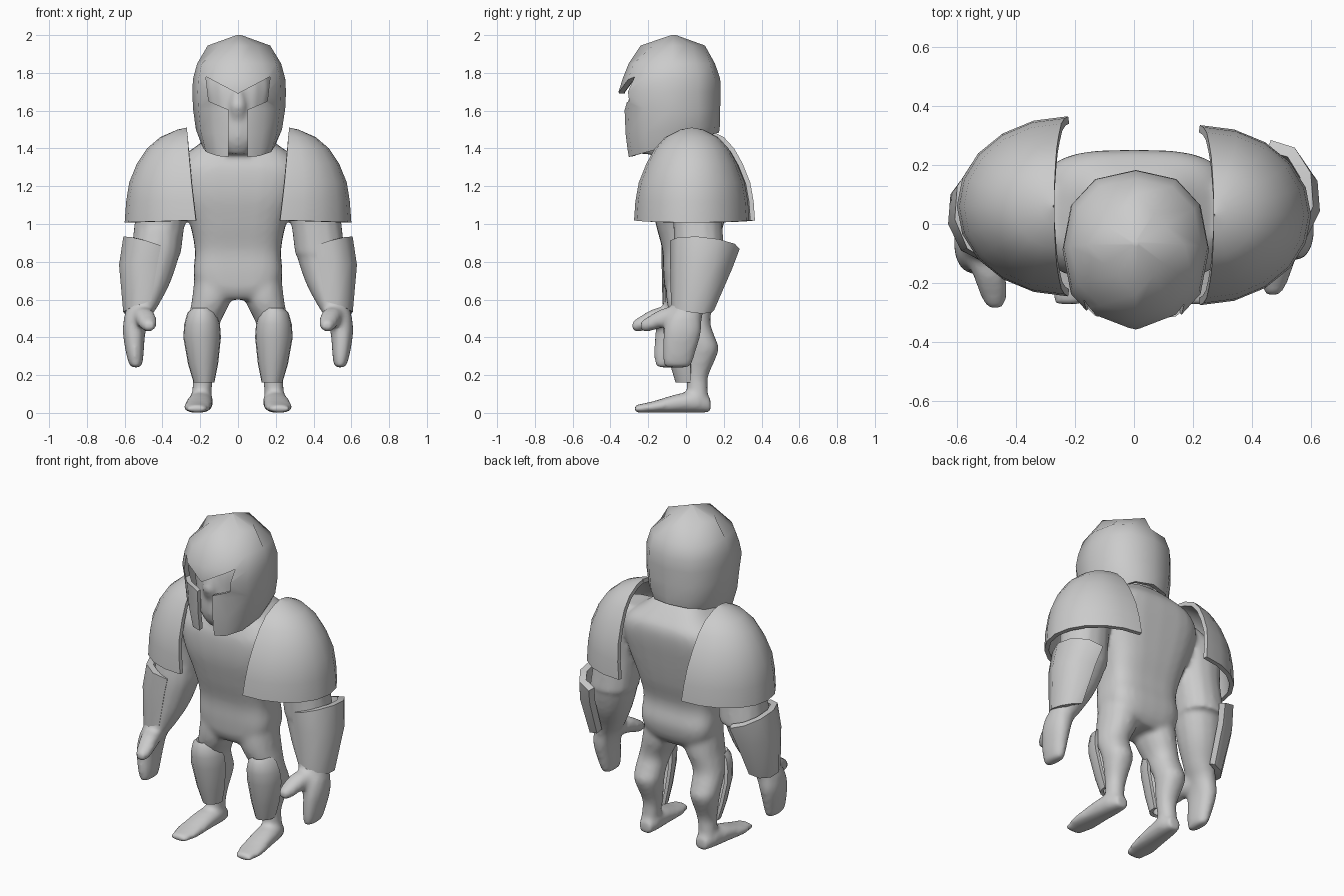
import bpy, bmesh
from math import cos, sin, radians, copysign

default = bpy.data.objects.get("Cube")
if default:
    bpy.data.objects.remove(default, do_unlink=True)

grey = bpy.data.materials.new("plain_grey")
grey.use_nodes = True
grey.diffuse_color = (0.6, 0.6, 0.6, 1)
grey.node_tree.nodes["Principled BSDF"].inputs["Base Color"].default_value = grey.diffuse_color


def ease(rings, steps=4):
    """Add rings along a smooth curve through the given ones."""
    padded = [rings[0]] + rings + [rings[-1]]
    result = []
    for quad in zip(padded, padded[1:], padded[2:], padded[3:]):
        for k in range(steps):
            f = k / steps
            result.append([b + f * (c - a) / 2 + f * f * (a - 2.5 * b + 2 * c - d / 2)
                           + f ** 3 * (3 * (b - c) + d - a) / 2 for a, b, c, d in zip(*quad)])
    return result + [rings[-1]]


def loft(bm, rings, side=1, shift=0, axis="z", count=14, arc=None, power=0.9, caps="both"):
    """Skin rings of (height, centre u, centre v, radius u, radius v, tilt u, tilt v).
    With an arc in degrees the skin is an open plate."""
    rows, faces = [], []
    for t, cu, cv, ru, rv, *tilt in rings:
        tu, tv = tilt or (0, 0)
        row = []
        for i in range(count + bool(arc)):
            lo, hi = arc or (90, 450)
            a = radians(lo + (hi - lo) * i / count)
            du = ru * copysign(abs(cos(a)) ** power, cos(a))
            dv = rv * copysign(abs(sin(a)) ** power, sin(a))
            u, v, w = cu + du, cv + dv, t + tu * du + tv * dv
            p = (u, v, w) if axis == "z" else (u, w, max(v, 0))
            row.append(bm.verts.new((side * p[0], p[1] + shift, p[2])))
        rows.append(row)
    for low, high in zip(rows, rows[1:]):
        for i in range(count):
            j = (i + 1) % len(low)
            quad = (low[i], low[j], high[j], high[i])
            faces.append(bm.faces.new(quad if side > 0 else quad[::-1]))
    if not arc:
        if caps == "both":
            faces.append(bm.faces.new(rows[0]))
        faces.append(bm.faces.new(rows[-1]))
        bmesh.ops.recalc_face_normals(bm, faces=faces)


def make_object(name, bm):
    mesh = bpy.data.meshes.new(name)
    bm.to_mesh(mesh)
    bm.free()
    obj = bpy.data.objects.new(name, mesh)
    bpy.context.collection.objects.link(obj)
    return obj


def modify(obj, kind, **settings):
    mod = obj.modifiers.new(kind.title(), kind)
    for key, value in settings.items():
        setattr(mod, key, value)


def finish(obj, angle=50):
    """Apply the modifiers, colour the part and shade it."""
    bpy.context.view_layer.update()
    graph = bpy.context.evaluated_depsgraph_get()
    mesh = bpy.data.meshes.new_from_object(obj.evaluated_get(graph))
    obj.modifiers.clear()
    obj.data = mesh
    mesh.materials.clear()
    mesh.materials.append(grey)
    bpy.ops.object.select_all(action="DESELECT")
    obj.select_set(True)
    bpy.context.view_layer.objects.active = obj
    bpy.ops.object.shade_smooth_by_angle(angle=radians(angle))


def plate(name, rings, side, shift, arc, thickness, count=8):
    bm = bmesh.new()
    loft(bm, rings, side, shift, arc=arc, count=count, power=1)
    obj = make_object(name, bm)
    modify(obj, "SOLIDIFY", thickness=thickness, offset=-1)
    finish(obj)


# Body: torso, head, nose, limbs fused into one smooth skin
torso = [(.6, 0, .02, .15, .1), (.65, 0, .025, .21, .135), (.74, 0, .03, .235, .15),
         (.86, 0, .02, .228, .145), (1, 0, .02, .255, .18), (1.15, 0, .02, .31, .21),
         (1.28, 0, .03, .335, .22), (1.36, 0, .04, .29, .205), (1.42, 0, .03, .21, .17),
         (1.48, 0, .01, .14, .13)]
head = [(1.37, 0, -.15, .07, .09), (1.45, 0, -.12, .13, .16), (1.6, 0, -.1, .17, .18),
        (1.75, 0, -.08, .19, .19), (1.88, 0, -.08, .12, .12)]
nose = [(1.56, 0, -.26, .04, .03), (1.62, 0, -.28, .045, .035), (1.71, 0, -.26, .03, .035)]
arm = [(.84, .435, .07, .135, .135), (1.05, .41, .06, .135, .13),
       (1.25, .39, .05, .15, .14), (1.38, .3, .04, .08, .09)]
forearm = [(.24, .54, -.045, .03, .07), (.3, .545, -.04, .045, .085), (.42, .55, -.02, .06, .1),
           (.5, .535, -.01, .07, .095), (.57, .505, .015, .085, .09), (.7, .468, .05, .115, .115),
           (.86, .435, .07, .13, .13), (.98, .42, .065, .11, .11)]
thumb = [(-.24, .47, .46, .025, .025), (-.2, .475, .47, .045, .04),
         (-.13, .49, .5, .055, .05), (-.03, .52, .52, .06, .055)]
leg = [(.04, .195, .07, .055, .05), (.13, .19, .06, .052, .055), (.2, .185, .06, .057, .06),
       (.33, .19, .085, .08, .088), (.4, .19, .065, .085, .09), (.48, .18, .03, .088, .1),
       (.6, .14, .02, .105, .125), (.75, .12, .02, .11, .12)]
foot = [(-.275, .22, .02, .05, .02), (-.18, .215, .03, .075, .03), (-.05, .205, .05, .07, .05),
        (.06, .195, .06, .065, .06), (.13, .19, .04, .04, .04)]

bm = bmesh.new()
loft(bm, ease(torso), power=.62, count=28)
loft(bm, ease(head))
loft(bm, nose)
for side in (1, -1):
    reach = 0 if side > 0 else -.045
    loft(bm, ease(arm), side, reach / 3)
    loft(bm, ease(forearm), side, reach)
    loft(bm, ease(thumb), side, reach, axis="y")
    loft(bm, ease(leg), side)
    loft(bm, foot, side, axis="y")
body = make_object("body", bm)
modify(body, "REMESH", mode="VOXEL", voxel_size=.014)
modify(body, "SMOOTH", factor=.5, iterations=8)
finish(body, 180)

# Helmet shell with a tilted rim, a pointed brow and a diamond-shaped crown
bm = bmesh.new()
loft(bm, [(1.418, 0.003, -.07, .195, .245, 0, .27), (1.5, .005, -.075, .228, .255, 0, .1),
          (1.61, .006, -.077, .244, .258), (1.7, .006, -.087, .248, .27),
          (1.77, .006, -.077, .244, .258), (1.85, .006, -.075, .222, .228),
          (1.945, .005, -.07, .165, .17), (2, .005, -.065, .012, .012)],
     count=12, power=.85, caps="top")
for v in bm.verts:
    if v.co.z > 1.9:
        spread = max(1, abs(v.co.x - .005) / .165 + abs(v.co.y + .07) / .17)
        v.co.x /= spread
        v.co.y = (v.co.y + .07) / spread - .07
helmet = make_object("helmet", bm)
modify(helmet, "SOLIDIFY", thickness=.03, offset=-1)

# T-shaped visor opening
half = [(.17, 1.78), (.155, 1.65), (.05, 1.605), (.05, 1.25)]
outline = [(0, 1.69)] + half + [(-x, z) for x, z in reversed(half)]
bm = bmesh.new()
face = bm.faces.new([bm.verts.new((x, -.6, z)) for x, z in outline])
block = bmesh.ops.extrude_face_region(bm, geom=[face])["geom"]
bmesh.ops.translate(bm, vec=(0, .44, 0), verts=[g for g in block if isinstance(g, bmesh.types.BMVert)])
bmesh.ops.recalc_face_normals(bm, faces=bm.faces)
cutter = make_object("visor_cutter", bm)
cutter.hide_render = True
modify(helmet, "BOOLEAN", operation="DIFFERENCE", object=cutter, solver="EXACT")
finish(helmet)
bpy.data.objects.remove(cutter, do_unlink=True)

# Armour plates on both sides
pauldron = [(1.02, .223, .03, .377, .305, -.03, 0), (1.12, .235, .03, .357, .298),
            (1.22, .246, .03, .33, .28), (1.32, .255, .03, .28, .24), (1.4, .262, .03, .22, .195),
            (1.46, .266, .03, .145, .14), (1.5, .27, .03, .05, .06), (1.51, .27, .03, .004, .004)]
bracer = [(.56, .51, .035, .1, .115, -.3, -.15), (.78, .495, .08, .138, .165, 0, -.1),
          (.89, .475, .1, .135, .185, .3, -.1)]
greave = [(.16, .18, .02, .055, .075), (.26, .185, .015, .08, .1), (.4, .19, 0, .1, .115),
          (.47, .19, -.01, .095, .115), (.53, .19, -.02, .078, .1), (.555, .19, -.03, .05, .075)]
for side, word in ((1, "left"), (-1, "right")):
    left = side > 0
    plate(word + "_pauldron", pauldron, side, 0 if left else .03, (-90, 90), .025, 10)
    plate(word + "_bracer", bracer, side, 0 if left else -.045, (-120, 95), .04, 6)
    plate(word + "_greave", greave, side, 0, (175, 365), .02)
